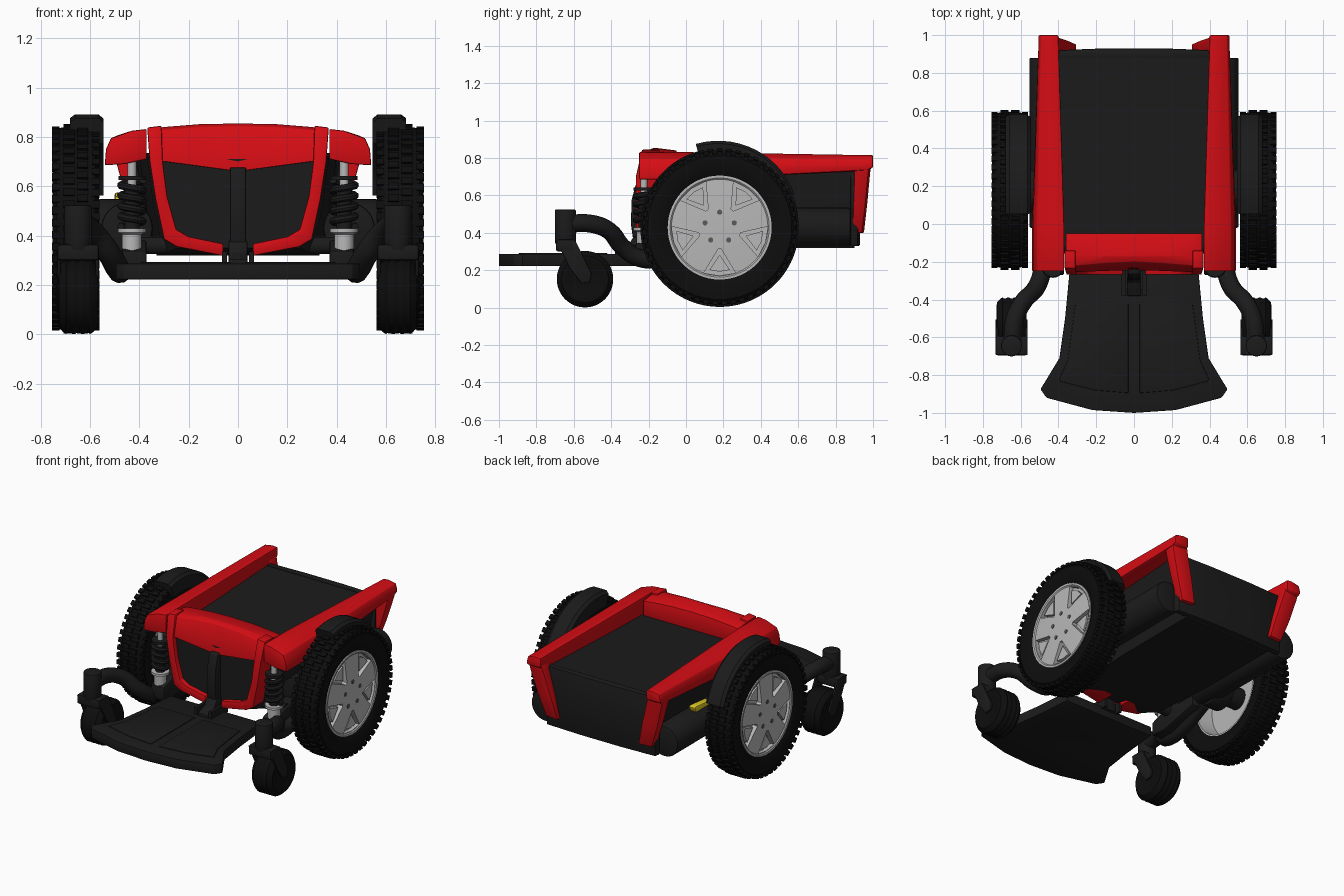
import bpy, bmesh
from math import sin, cos, pi, radians
from mathutils import Matrix

if "Cube" in bpy.data.objects:
    bpy.data.objects.remove(bpy.data.objects["Cube"])


def material(name, rgb):
    m = bpy.data.materials.new(name)
    m.diffuse_color = (*rgb, 1)
    m.use_nodes = True
    m.node_tree.nodes["Principled BSDF"].inputs["Base Color"].default_value = m.diffuse_color
    return m


RED = material("red_paint", (0.66, 0.004, 0.007))
BLACK = material("black_plastic", (0.011, 0.011, 0.011))
RUBBER = material("rubber", (0.004, 0.004, 0.004))
SILVER = material("silver", (0.48, 0.48, 0.48))
DARK = material("dark_grey", (0.1, 0.1, 0.1))
YELLOW = material("yellow", (0.75, 0.6, 0.02))


def bake(obj):
    dg = bpy.context.evaluated_depsgraph_get()
    return bpy.data.meshes.new_from_object(obj.evaluated_get(dg))


def finish(name, bm, mat, bevel=0, mirror=False, cutter=None):
    """Turn a bmesh into a named object: cut, bevel, mirror, shade."""
    bmesh.ops.remove_doubles(bm, verts=bm.verts, dist=1e-5)
    bmesh.ops.recalc_face_normals(bm, faces=bm.faces)
    me = bpy.data.meshes.new(name)
    bm.to_mesh(me)
    bm.free()
    ob = bpy.data.objects.new(name, me)
    bpy.context.collection.objects.link(ob)
    if cutter:
        m = ob.modifiers.new("cut", 'BOOLEAN')
        m.operation, m.object, m.solver = 'DIFFERENCE', cutter, 'EXACT'
    if bevel:
        m = ob.modifiers.new("bevel", 'BEVEL')
        m.width, m.segments, m.limit_method, m.angle_limit = bevel, 2, 'ANGLE', radians(25)
    if mirror:
        m = ob.modifiers.new("mirror", 'MIRROR')
        m.use_mirror_merge = False
    ob.data = bake(ob)
    ob.modifiers.clear()
    ob.data.materials.clear()
    ob.data.materials.append(mat)
    ob.data.polygons.foreach_set("use_smooth", [True] * len(ob.data.polygons))
    ob.data.set_sharp_from_angle(angle=radians(32))
    return ob


def skin(bm, sections, closed=False):
    """Join equal-length loops of points into a solid."""
    rings = [[bm.verts.new(p) for p in s] for s in sections]
    k = len(rings[0])
    pairs = list(zip(rings, rings[1:])) + ([(rings[-1], rings[0])] if closed else [])
    for a, b in pairs:
        for i in range(k):
            bm.faces.new((a[i], a[(i + 1) % k], b[(i + 1) % k], b[i]))
    if not closed:
        bm.faces.new(rings[0][::-1])
        bm.faces.new(rings[-1])


def loft(name, sections, mat, **kw):
    bm = bmesh.new()
    skin(bm, sections)
    return finish(name, bm, mat, **kw)


def at(axis, h, pts):
    """Place 2D points on the plane axis = h."""
    return [{'x': (h, p, q), 'y': (p, h, q), 'z': (p, q, h)}[axis] for p, q in pts]


def prism(name, pts, axis, a, b, mat, **kw):
    return loft(name, [at(axis, a, pts), at(axis, b, pts)], mat, **kw)


def box(name, x, y, z, mat, **kw):
    return prism(name, [(x[0], y[0]), (x[1], y[0]), (x[1], y[1]), (x[0], y[1])], 'z', *z, mat, **kw)


def lathe(name, prof, c, axis, mat, n=48, **kw):
    """Revolve (radius, height) points; c is the centre in the other two axes."""
    bm = bmesh.new()
    rings = []
    for i in range(n):
        t = 2 * pi * i / n
        rings.append([at(axis, h, [(c[0] + r * cos(t), c[1] + r * sin(t))])[0] for r, h in prof])
    skin(bm, rings, closed=True)
    bmesh.ops.remove_doubles(bm, verts=bm.verts, dist=1e-5)
    bmesh.ops.dissolve_degenerate(bm, edges=bm.edges, dist=1e-6)
    return finish(name, bm, mat, **kw)


def rod(name, r, a, b, c, axis, mat, n=32, **kw):
    return lathe(name, [(0, a), (r, a), (r, b), (0, b)], c, axis, mat, n, **kw)


def tube(name, pts, r, mat, smooth=True, **kw):
    cu = bpy.data.curves.new(name, 'CURVE')
    cu.dimensions, cu.bevel_depth, cu.use_fill_caps = '3D', r, True
    cu.bevel_resolution, cu.resolution_u = (4, 8) if smooth else (2, 1)
    s = cu.splines.new('BEZIER' if smooth else 'POLY')
    arr = s.bezier_points if smooth else s.points
    arr.add(len(pts) - 1)
    for p, co in zip(arr, pts):
        if smooth:
            p.co, p.handle_left_type, p.handle_right_type = co, 'AUTO', 'AUTO'
        else:
            p.co = (*co, 1)
    tmp = bpy.data.objects.new("tmp", cu)
    bpy.context.collection.objects.link(tmp)
    bm = bmesh.new()
    bm.from_mesh(bake(tmp))
    bpy.data.objects.remove(tmp)
    return finish(name, bm, mat, **kw)


WC = (0.18, 0.428)  # drive wheel centre (y, z)
WX = 0.6575         # drive wheel middle x

# Drive wheel tyres with tread blocks
half = [(0.272, 0.07), (0.30, 0.085), (0.345, 0.095), (0.385, 0.094), (0.406, 0.078), (0.414, 0.03)]
lathe("drive_tire", [(r, WX + d) for r, d in half] + [(r, WX - d) for r, d in half[::-1]],
      WC, 'x', RUBBER, 72, mirror=True)
bm = bmesh.new()
for i in range(52):
    for row, (d, r, w) in enumerate([(-0.081, 0.403, 0.032), (-0.028, 0.414, 0.044),
                                     (0.028, 0.414, 0.044), (0.081, 0.403, 0.032)]):
        t = 2 * pi * (i + 0.5 * (row % 2)) / 52
        m = (Matrix.Translation((WX, *WC)) @ Matrix.Rotation(t, 4, 'X')
             @ Matrix.Translation((d, r, 0)) @ Matrix.Diagonal((w, 0.02, 0.03, 1)))
        bmesh.ops.create_cube(bm, size=1, matrix=m)
finish("tire_tread", bm, RUBBER, mirror=True)


# Silver rims with five triangular pockets
def wheel_point(x, ang, u, v):
    return (x, WC[0] + u * cos(ang) - v * sin(ang), WC[1] + u * sin(ang) + v * cos(ang))


def triangles(bm, pts, x0, x1):
    for k in range(5):
        a = radians(-90 + 72 * k)
        skin(bm, [[wheel_point(x, a, u, v) for u, v in pts] for x in (x0, x1)])


bm = bmesh.new()
triangles(bm, [(0.115, -0.008), (0.115, 0.008), (0.243, 0.085), (0.256, 0), (0.243, -0.085)], 0.705, 0.80)
cutter = finish("pocket_cutter", bm, SILVER)
cutter.hide_render = True
lathe("wheel_rim", [(0, 0.742), (0.12, 0.741), (0.258, 0.732), (0.265, 0.738), (0.278, 0.738), (0.278, 0.585),
                    (0.268, 0.585), (0.25, 0.69), (0, 0.69)], WC, 'x', SILVER, 60, mirror=True, cutter=cutter)
bpy.data.objects.remove(cutter)
bm = bmesh.new()
triangles(bm, [(0.145, 0), (0.226, 0.055), (0.236, 0), (0.226, -0.055)], 0.70, 0.728)
finish("rim_pocket_inserts", bm, SILVER, mirror=True)
for k in range(5):
    p = wheel_point(0, radians(90 + 72 * k), 0.082, 0)
    rod(f"wheel_nut_{k}", 0.014, 0.73, 0.745, p[1:], 'x', DARK, 10, mirror=True)

# Fenders over the tyres
sections = []
for i in range(15):
    t = radians(106 - 82 * i / 14)
    drop = 0.028 * (i / 14) ** 2
    sec = [(0.545, 0.36), (0.545, 0.447), (0.565, 0.465), (0.66, 0.465), (0.68, 0.45), (0.68, 0.405),
           (0.57, 0.405), (0.57, 0.36)]
    sections.append([(x, WC[0] + (r - drop) * cos(t), WC[1] + (r - drop) * sin(t)) for x, r in sec])
loft("fender", sections, BLACK, mirror=True)

# Motors, gearboxes and axles
rod("motor", 0.104, -0.02, 0.88, (0.45, 0.43), 'y', BLACK, 40, bevel=0.01, mirror=True)
rod("gearbox", 0.12, 0.45, 0.57, WC, 'x', BLACK, 40, bevel=0.01, mirror=True)
rod("axle_hub", 0.07, 0.55, 0.70, WC, 'x', BLACK, mirror=True)
prism("release_lever", [(0.44, 0.53), (0.60, 0.53), (0.62, 0.57), (0.60, 0.575), (0.44, 0.56)],
      'x', -0.50, -0.45, YELLOW, bevel=0.01)


# Main body
def body_sec(y, top, mid, bot, zt, zb):
    return at('y', y, [(-top, zt), (0, zt), (top, zt), (mid, 0.5), (bot, zb), (-bot, zb), (-mid, 0.5)])


loft("body", [body_sec(-0.235, 0.33, 0.30, 0.25, 0.71, 0.35), body_sec(-0.12, 0.37, 0.34, 0.30, 0.72, 0.325),
              body_sec(0.3, 0.40, 0.37, 0.33, 0.72, 0.32), body_sec(0.90, 0.42, 0.38, 0.33, 0.73, 0.32)], BLACK)
prism("rear_panel", [(-0.42, 0.88), (0.42, 0.88), (0.41, 0.92), (0.15, 0.93), (-0.15, 0.93), (-0.41, 0.92)],
      'z', 0.33, 0.735, BLACK, bevel=0.008)

# Red side rails and rear corner legs
front = [(0.37, 0.71), (0.37, 0.832), (0.43, 0.825), (0.515, 0.795), (0.535, 0.75), (0.54, 0.685), (0.46, 0.69)]
back = [(0.40, 0.73), (0.40, 0.812), (0.44, 0.815), (0.495, 0.805), (0.505, 0.77), (0.505, 0.735), (0.46, 0.73)]
loft("side_rail", [at('y', -0.25, front), at('y', 0.0, front), at('y', 0.97, back),
                   at('y', 1.0, [(x, max(z, 0.75)) for x, z in back])], RED, bevel=0.006, mirror=True)
legs = [(0.76, 0.40, 0.505, 0.90, 0.99), (0.72, 0.39, 0.50, 0.90, 0.985),
        (0.56, 0.345, 0.455, 0.895, 0.97), (0.40, 0.305, 0.40, 0.89, 0.952)]
loft("rear_corner_leg", [at('z', z, [(a, c), (b, c), (b, d - 0.01), (a, d)]) for z, a, b, c, d in legs],
     RED, bevel=0.006, mirror=True)

# Red front cowl
secs = []
for x, zt, zb, y in [(-0.36, 0.832, 0.71, 0), (-0.30, 0.84, 0.70, 0), (-0.15, 0.852, 0.68, 0.012), (0, 0.855, 0.66, 0.02),
                     (0.15, 0.852, 0.68, 0.012), (0.30, 0.84, 0.70, 0), (0.36, 0.832, 0.71, 0)]:
    secs.append(at('x', x, [(-0.05, 0.70), (-0.05, zt - 0.015), (-0.17, zt), (-0.22 + y, zt - 0.012),
                            (-0.255 + y / 2, zb), (-0.20, zb)]))
loft("front_cowl", secs, RED, bevel=0.004)

# Red front frame, one curved strip on each side of the panel
strip = [(0.31, 0.368, 0.845, 0.838), (0.305, 0.358, 0.70, 0.70), (0.287, 0.335, 0.56, 0.55),
         (0.25, 0.30, 0.425, 0.385), (0.20, 0.25, 0.396, 0.355), (0.06, 0.06, 0.367, 0.318)]
secs = []
for i, (xi, xo, zi, zo) in enumerate(strip):
    yf = -0.235 if i == 0 else -0.268
    secs.append([(xi, yf, zi), (xo, yf, zo), (xo, -0.14, zo), (xi, -0.14, zi)])
loft("front_frame", secs, RED, bevel=0.006, mirror=True)

# Centre post and footplate bracket
prism("centre_post", [(-0.23, 0.68), (-0.265, 0.67), (-0.29, 0.58), (-0.295, 0.45), (-0.275, 0.31), (-0.22, 0.31)],
      'x', -0.033, 0.033, BLACK, bevel=0.006)
prism("footplate_bracket", [(-0.22, 0.27), (-0.38, 0.27), (-0.38, 0.305), (-0.31, 0.33), (-0.28, 0.38), (-0.22, 0.38)],
      'x', -0.038, 0.038, BLACK, bevel=0.005)
box("bracket_ear", (0.045, 0.065), (-0.38, -0.2), (0.27, 0.335), BLACK, mirror=True)

# Footplate with raised pads
edge = [(0.34, -0.24), (0.365, -0.5), (0.395, -0.71), (0.495, -0.875), (0.463, -0.92), (0.22, -0.985), (0, -1.0)]
prism("footplate", edge + [(-x, y) for x, y in edge[-2::-1]], 'z', 0.222, 0.287, BLACK, bevel=0.005)
prism("foot_pad", [(0.03, -0.42), (0.31, -0.42), (0.35, -0.72), (0.40, -0.83), (0.21, -0.88), (0.03, -0.895)],
      'z', 0.28, 0.292, BLACK, bevel=0.004, mirror=True)

# Caster arms
tube("caster_arm", [(0.645, -0.63, 0.45), (0.63, -0.50, 0.447), (0.585, -0.41, 0.41), (0.52, -0.34, 0.325),
                    (0.487, -0.25, 0.265), (0.475, -0.1, 0.265), (0.46, 0.12, 0.34)], 0.048, BLACK, mirror=True)
prism("suspension_link", [(-0.27, 0.25), (-0.27, 0.34), (-0.15, 0.38), (0.12, 0.40), (0.12, 0.30), (-0.15, 0.24)],
      'x', 0.37, 0.47, BLACK, bevel=0.01, mirror=True)
rod("cross_tube", 0.035, -0.45, 0.45, (-0.12, 0.36), 'x', BLACK, 24)

# Casters: barrel, fork and wheel
rod("caster_barrel", 0.056, 0.34, 0.525, (0.648, -0.645), 'z', BLACK, bevel=0.008, mirror=True)
box("fork_bridge", (0.563, 0.733), (-0.695, -0.592), (0.30, 0.365), BLACK, bevel=0.012, mirror=True)
fork = [(-0.695, 0.36), (-0.592, 0.36), (-0.505, 0.18), (-0.515, 0.135), (-0.56, 0.13), (-0.62, 0.21)]
for label, a in (("inner", 0.563), ("outer", 0.718)):
    prism(f"caster_fork_{label}", fork, 'x', a, a + 0.015, BLACK, bevel=0.004, mirror=True)
prof = [(0, -0.07), (0.09, -0.073), (0.105, -0.079), (0.125, -0.078), (0.142, -0.062)]
for g in (-0.036, 0, 0.036):
    prof += [(0.151, g - 0.013), (0.145, g - 0.003), (0.145, g + 0.003), (0.151, g + 0.013)]
prof += [(0.142, 0.062), (0.125, 0.078), (0.105, 0.079), (0.09, 0.073), (0, 0.07)]
lathe("caster_wheel", [(r, 0.648 + h) for r, h in prof], (-0.54, 0.152), 'x', RUBBER, 48, mirror=True)

# Shock absorbers with coil springs
SC = (0.43, -0.225)
lathe("shock_base", [(0, 0.31), (0.04, 0.34), (0.04, 0.405), (0.057, 0.412), (0.057, 0.428), (0, 0.428)],
      SC, 'z', SILVER, 24, mirror=True)
rod("shock_rod", 0.018, 0.42, 0.71, SC, 'z', SILVER, 20, mirror=True)
rod("shock_damper", 0.03, 0.425, 0.60, SC, 'z', BLACK, 24, mirror=True)
rod("spring_cap", 0.055, 0.625, 0.642, SC, 'z', BLACK, 24, mirror=True)
helix = [(SC[0] + 0.045 * cos(2 * pi * i / 20), SC[1] + 0.045 * sin(2 * pi * i / 20), 0.437 + 0.188 * i / 90)
         for i in range(91)]
tube("coil_spring", helix, 0.015, BLACK, smooth=False, mirror=True)
